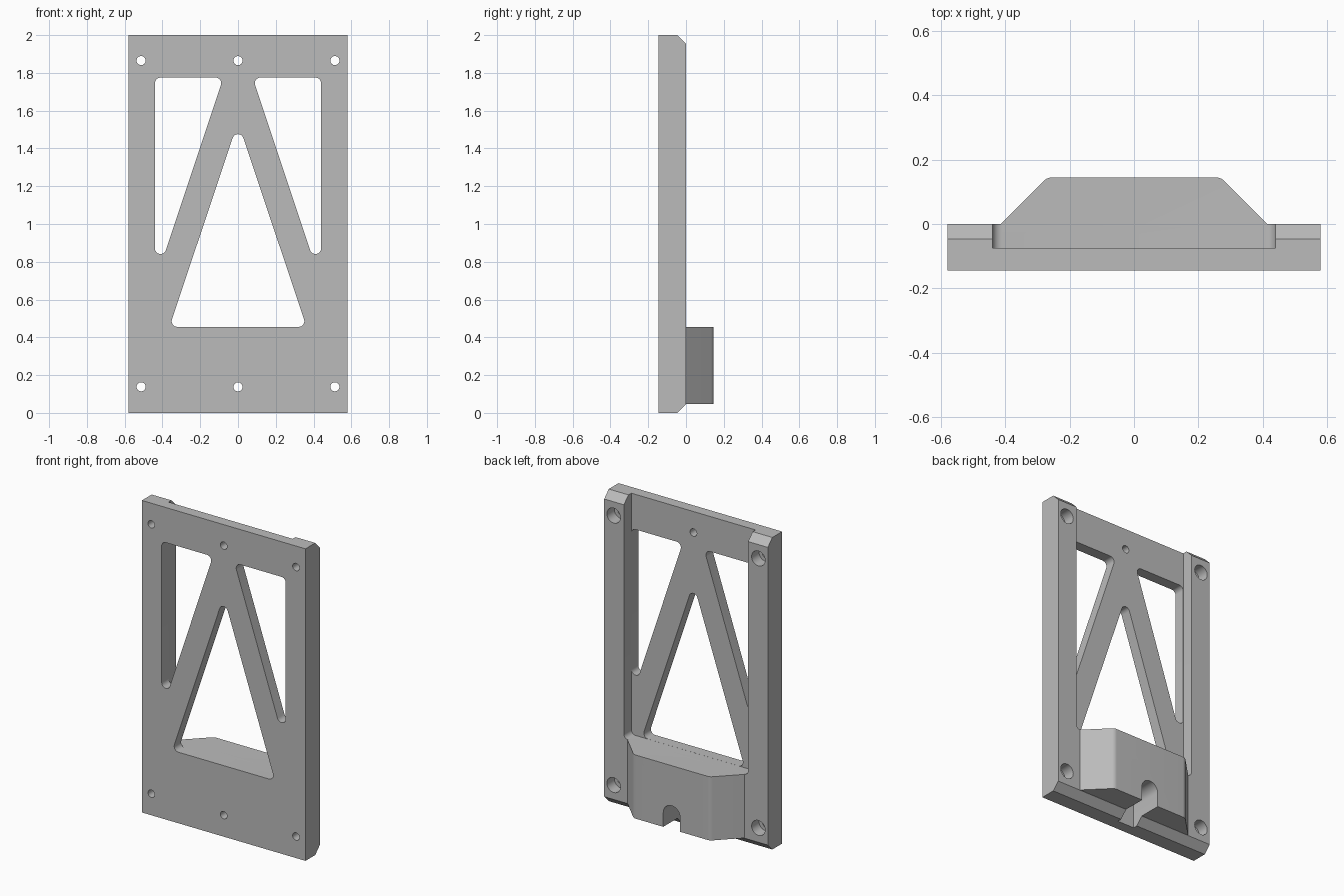
import bpy, bmesh, math
from mathutils import Vector

if "Cube" in bpy.data.objects:
    bpy.data.objects.remove(bpy.data.objects["Cube"], do_unlink=True)

W, T, H = 0.58, 0.145, 2.0      # half width, plate thickness, height
FLOOR = -0.075                  # recess and counterbore depth
SILL = 0.455                    # bottom of the recess, top of the block
CH = 0.046                      # chamfer
RAIL = 0.44                     # inner side of the rails

grey = bpy.data.materials.new("grey")
grey.use_nodes = True
grey.diffuse_color = (0.5, 0.5, 0.5, 1)
grey.node_tree.nodes["Principled BSDF"].inputs["Base Color"].default_value = (0.5, 0.5, 0.5, 1)


def rounded(points, steps=8):
    """Outline from (x, y, radius) corners."""
    out = []
    for i, (x, y, r) in enumerate(points):
        p = Vector((x, y))
        if not r:
            out.append(p)
            continue
        a = (Vector(points[i - 1][:2]) - p).normalized()
        b = (Vector(points[(i + 1) % len(points)][:2]) - p).normalized()
        half = a.angle(b) / 2
        centre = p + (a + b).normalized() * r / math.sin(half)
        start = p + a * r / math.tan(half) - centre
        end = p + b * r / math.tan(half) - centre
        for k in range(steps + 1):
            t = k / steps
            turn = math.pi - 2 * half
            v = (start * math.sin((1 - t) * turn) + end * math.sin(t * turn)) / math.sin(turn)
            out.append(centre + v)
    return out


def circle(x, z, r, n=24):
    return [(x + r * math.cos(math.tau * k / n), z + r * math.sin(math.tau * k / n)) for k in range(n)]


def prism(name, outline, axis, lo, hi):
    """Extrude an outline along x, y or z."""
    place = {"x": lambda p, d: (d, p[0], p[1]),
             "y": lambda p, d: (p[0], d, p[1]),
             "z": lambda p, d: (p[0], p[1], d)}[axis]
    bm = bmesh.new()
    low = [bm.verts.new(place(p, lo)) for p in outline]
    high = [bm.verts.new(place(p, hi)) for p in outline]
    bm.faces.new(low)
    bm.faces.new(high)
    for i in range(len(low)):
        bm.faces.new((low[i - 1], low[i], high[i], high[i - 1]))
    bmesh.ops.recalc_face_normals(bm, faces=bm.faces)
    mesh = bpy.data.meshes.new(name)
    bm.to_mesh(mesh)
    bm.free()
    mesh.materials.append(grey)
    obj = bpy.data.objects.new(name, mesh)
    bpy.context.collection.objects.link(obj)
    return obj


def combine(body, tool, operation):
    mod = body.modifiers.new("join", "BOOLEAN")
    mod.operation, mod.solver, mod.object = operation, "EXACT", tool
    dg = bpy.context.evaluated_depsgraph_get()
    dg.update()
    mesh = bpy.data.meshes.new_from_object(body.evaluated_get(dg))
    body.modifiers.clear()
    body.data = mesh
    bpy.data.objects.remove(tool, do_unlink=True)


def cut(outline, lo=-1, hi=1):
    combine(plate, prism("cutter", outline, "y", lo, hi), "DIFFERENCE")


# plate with chamfered back edges
plate = prism("mounting_plate", [(-T, 0), (-CH, 0), (0, CH), (0, H - CH), (-CH, H), (-T, H)], "x", -W, W)

# recess between the rails, open at the top
e = RAIL + 0.0004
cut(rounded([(-e, SILL, 0.03), (e, SILL, 0.03), (e, H + 1, 0), (-e, H + 1, 0)]), FLOOR, 1)

# block across the lower back
block = prism("block", rounded([(-0.415, -0.03, 0), (0.415, -0.03, 0), (0.415, 0, 0),
                                (0.27, T, 0.04), (-0.27, T, 0.04), (-0.415, 0, 0)]),
              "z", CH + 0.001, SILL)
combine(plate, block, "UNION")

# middle window and the two side windows
cut(rounded([(-0.363, SILL + 0.0004, 0.03), (0.363, SILL + 0.0004, 0.03), (0, 1.54, 0.03)]))
for s in (-1, 1):
    cut(rounded([(s * RAIL, 0.686, 0.03), (s * RAIL, 1.775, 0.03), (s * 0.077, 1.775, 0.03)]))

# arched slot under the block
R = 0.06
slot = [(R * math.cos(math.pi * k / 16), 0.138 + R * math.sin(math.pi * k / 16)) for k in range(17)]
cut([(-R, -0.1), (R, -0.1)] + slot, FLOOR, 1)

# screw holes, counterbored in the corners
for z in (0.138, 1.865):
    for x in (-0.513, 0, 0.513):
        cut(circle(x, z, 0.024))
        if x:
            cut(circle(x, z, 0.048), FLOOR, 1)

plate.data.shade_smooth()
plate.data.set_sharp_from_angle(angle=math.radians(30))
